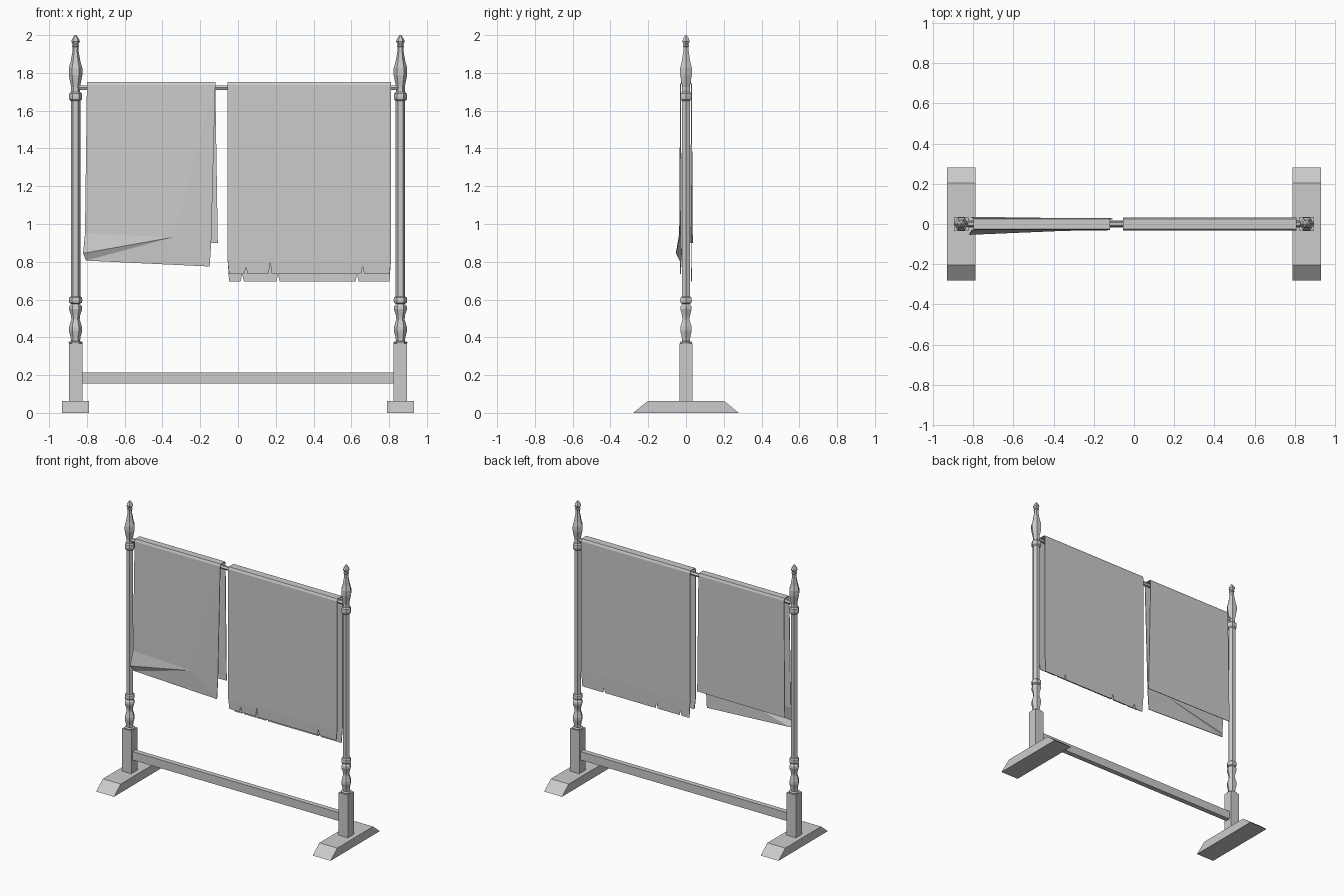
import bpy, bmesh, math
from mathutils import Vector

cube = bpy.data.objects.get("Cube")
if cube:
    bpy.data.objects.remove(cube, do_unlink=True)

grey = bpy.data.materials.new("plain grey")
grey.use_nodes = True
colour = (0.6, 0.6, 0.6, 1)
grey.diffuse_color = colour
grey.node_tree.nodes["Principled BSDF"].inputs["Base Color"].default_value = colour


def make(name, faces, closed=True):
    """Object from a list of faces, each a list of 3D points."""
    bm = bmesh.new()
    for pts in faces:
        bm.faces.new([bm.verts.new(p) for p in pts])
    bmesh.ops.remove_doubles(bm, verts=bm.verts, dist=0.0005)
    bmesh.ops.recalc_face_normals(bm, faces=bm.faces)
    mesh = bpy.data.meshes.new(name)
    bm.to_mesh(mesh)
    bm.free()
    mesh.materials.append(grey)
    ob = bpy.data.objects.new(name, mesh)
    bpy.context.collection.objects.link(ob)
    if not closed:
        solid = ob.modifiers.new("thickness", "SOLIDIFY")
        solid.thickness = 0.004
        solid.offset = 0
    return ob


def loft(name, rings):
    """Closed solid through matching rings of points."""
    faces = [rings[0], rings[-1]]
    for a, b in zip(rings, rings[1:]):
        n = len(a)
        faces += [[a[i], a[(i + 1) % n], b[(i + 1) % n], b[i]] for i in range(n)]
    return make(name, faces)


def rect(cx, hx, hy, z):
    return [(cx - hx, -hy, z), (cx + hx, -hy, z), (cx + hx, hy, z), (cx - hx, hy, z)]


def hexagon(r):
    return [(r * math.cos(i * math.pi / 3), r * math.sin(i * math.pi / 3)) for i in range(6)]


# Turned post profile: radius, height
PROFILE = [(.035, .365), (.037, .375), (.024, .38), (.026, .40), (.035, .435), (.034, .455),
           (.022, .495), (.024, .515), (.035, .55), (.033, .565), (.023, .577), (.034, .583),
           (.036, .595), (.034, .61), (.025, .617), (.025, 1.652), (.034, 1.66), (.035, 1.675),
           (.033, 1.692), (.024, 1.70), (.023, 1.725), (.036, 1.79), (.036, 1.825),
           (.026, 1.86), (.017, 1.91), (.015, 1.937), (.02, 1.943), (.014, 1.95),
           (.023, 1.966), (.018, 1.98), (.004, 2.0)]

# Feet, square blocks and turned posts on both sides
for side, s in (("right", -1), ("left", 1)):
    cx = s * .86
    loft(side + "_foot", [rect(cx, .071, .28, 0), rect(cx, .071, .203, .062)])
    loft(side + "_post_block", [rect(cx, .036, .034, .06), rect(cx, .036, .034, .368)])
    loft(side + "_turned_post", [[(cx + x, y, z) for x, y in hexagon(r)] for r, z in PROFILE])

# Lower stretcher and hanging rod
loft("stretcher", [rect(0, .828, .018, .155), rect(0, .828, .018, .215)])
loft("hanging_rod", [[(x, a, 1.722 + b) for a, b in hexagon(.014)] for x in (-.845, .845)])


def over_rod(x0, x1, y):
    """Faces of the fold lying over the rod."""
    path = [(-y, 1.735), (-y * .8, 1.75), (y * .8, 1.75), (y, 1.735)]
    return [[(x0, *a), (x1, *a), (x1, *b), (x0, *b)] for a, b in zip(path, path[1:])]


def torn_sheet(x0, x1, y, hem, low, tears):
    """Panel with a creased hem and ragged notches (x, height)."""
    edge = [(x0 + .008, y * .93, low)]
    for x, top in tears:
        edge += [(x - .008, y * .93, low), (x, y * .93, top), (x + .009, y * .93, low)]
    edge += [(x1 - .008, y * .93, low)]
    return [[(x0, y, 1.735), (x1, y, 1.735), (x1, y, hem), (x0, y, hem)],
            [(x1, y, hem), (x0, y, hem)] + edge]


# Wide cloth with torn hems
L, R = -.055, .81
make("wide_cloth", over_rod(L, R, .031)
     + torn_sheet(L, R, -.031, .81, .735, [(.042, .775), (.17, .80), (.66, .775)])
     + torn_sheet(L, R, .031, .81, .695, [(.022, .735), (.212, .735), (.63, .735)]), False)

# Narrow cloth with a folded corner
L, R, Y = -.80, -.12, .029
tl, tr = (L, -Y, 1.735), (R, -Y, 1.735)
crease, ridge = (-.345, -.032, .93), (-.82, -.052, .845)
upper, corner = (-.81, -.034, .95), (-.805, -.032, .807)
low_right = (-.15, -.024, .775)
right_kink = (-.142, -.025, .90)
front = [[tl, tr, crease, upper], [tr, right_kink, low_right, crease],
         [upper, crease, ridge], [ridge, crease, corner], [corner, crease, low_right]]
back = [[(L, Y, 1.735), (R, Y, 1.735), (-.107, .024, .90), (-.81, .034, .90)]]
make("narrow_cloth", over_rod(L, R, Y) + front + back, False)
